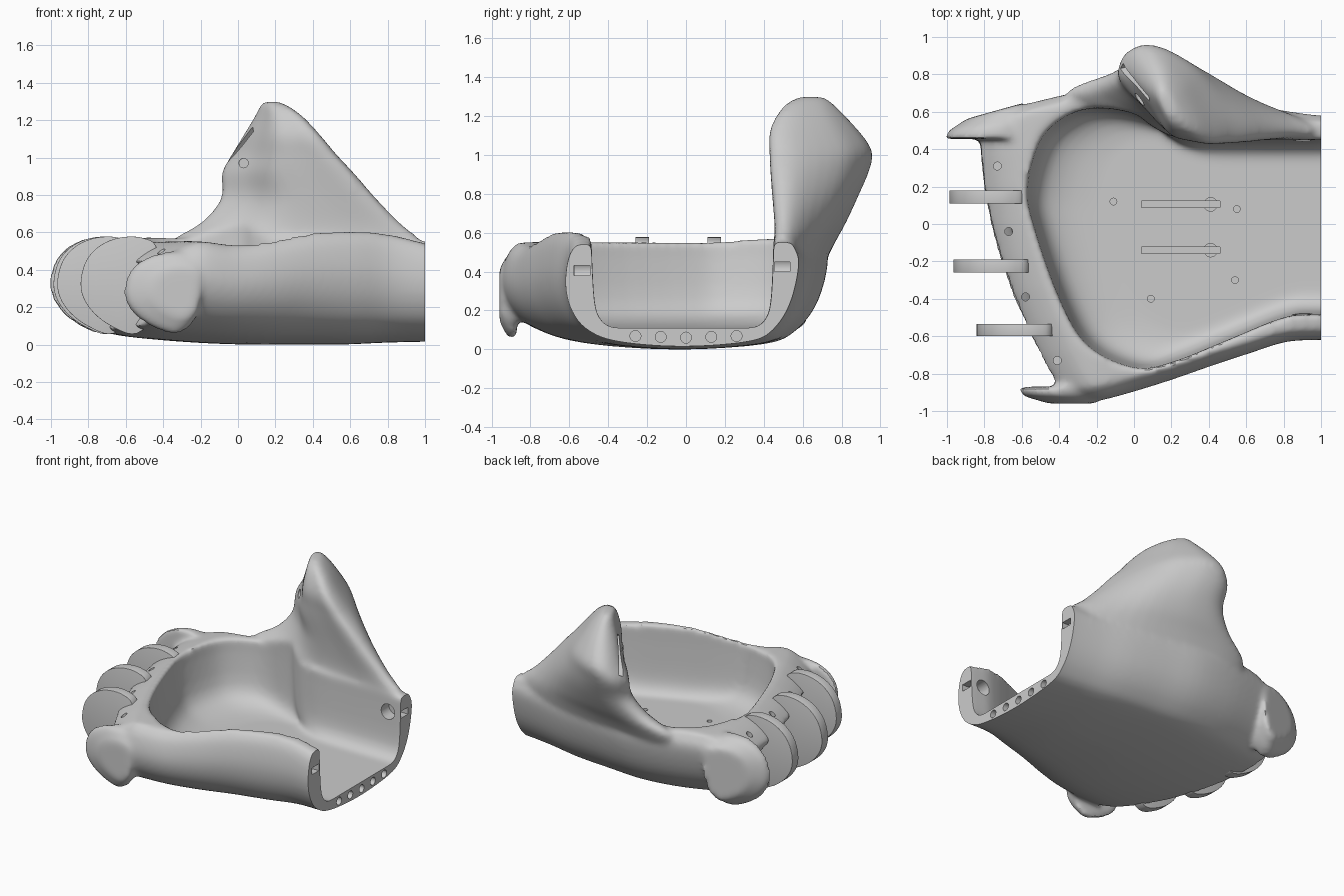
import bpy
import bmesh
from math import pi
from mathutils import Matrix, Vector

default = bpy.data.objects.get("Cube")
if default:
    bpy.data.objects.remove(default, do_unlink=True)

GREY = (0.6, 0.6, 0.6, 1.0)
grey = bpy.data.materials.new("plain grey")
grey.use_nodes = True
grey.diffuse_color = GREY
grey.node_tree.nodes["Principled BSDF"].inputs["Base Color"].default_value = GREY


def spline(points, steps, closed=False):
    """Smooth curve through tuples of any length."""
    n = len(points)
    pick = (lambda i: points[i % n]) if closed else (lambda i: points[max(0, min(n - 1, i))])
    out = []
    for i in range(n if closed else n - 1):
        for k in range(steps):
            t = k / steps
            out.append(tuple(
                b + 0.5 * t * (c - a + t * (2 * a - 5 * b + 4 * c - d + t * (3 * (b - c) + d - a)))
                for a, b, c, d in zip(pick(i - 1), pick(i), pick(i + 1), pick(i + 2))))
    return out if closed else out + [tuple(points[-1])]


def make_object(name, bm):
    bmesh.ops.recalc_face_normals(bm, faces=bm.faces[:])
    mesh = bpy.data.meshes.new(name)
    bm.to_mesh(mesh)
    bm.free()
    mesh.materials.append(grey)
    obj = bpy.data.objects.new(name, mesh)
    bpy.context.scene.collection.objects.link(obj)
    return obj


def loft(name, rings):
    """Skin a stack of closed rings and cap both ends."""
    bm = bmesh.new()
    rows = [[bm.verts.new(p) for p in ring] for ring in rings]
    n = len(rows[0])
    for low, high in zip(rows, rows[1:]):
        for i in range(n):
            j = (i + 1) % n
            bm.faces.new((low[i], low[j], high[j], high[i]))
    caps = [bm.faces.new(rows[0]), bm.faces.new(rows[-1])]
    bmesh.ops.triangulate(bm, faces=caps)
    return make_object(name, bm)


def boolean(obj, other, operation):
    other.hide_render = True
    mod = obj.modifiers.new(operation.lower(), 'BOOLEAN')
    mod.operation = operation
    mod.solver = 'EXACT'
    mod.object = other


def bake(obj, helpers=()):
    """Apply the modifiers, smooth the shading and drop the helpers."""
    bpy.context.view_layer.update()
    graph = bpy.context.evaluated_depsgraph_get()
    mesh = bpy.data.meshes.new_from_object(obj.evaluated_get(graph))
    obj.modifiers.clear()
    obj.data = mesh
    mesh.materials.clear()
    mesh.materials.append(grey)
    mesh.shade_smooth()
    mesh.set_sharp_from_angle(angle=0.65)
    for helper in helpers:
        bpy.data.objects.remove(helper, do_unlink=True)


def knuckle_x(y):
    return -0.77 - 0.22 * y + 0.22 * y * y


# Palm body: sections run from the slanted knuckle line to the wrist
SECTION = [(0.5, 0), (0.22, 0.05), (0.09, 0.17), (0.025, 0.36), (0, 0.6), (0.012, 0.85),
           (0.04, 0.97), (0.09, 1), (0.5, 1), (0.93, 1), (0.975, 0.96), (1, 0.8),
           (0.965, 0.43), (0.893, 0.17), (0.79, 0.05)]
# position, right edge, left edge, bottom, right rim, left rim
STATIONS = [(0, -0.95, 0.57, 0.08, 0.44, 0.43), (0.06, -0.95, 0.6, 0.05, 0.5, 0.52),
            (0.15, -0.94, 0.65, 0.03, 0.55, 0.57), (0.3, -0.89, 0.71, 0.01, 0.53, 0.57),
            (0.45, -0.83, 0.73, 0, 0.56, 0.56), (0.6, -0.76, 0.7, 0, 0.6, 0.56),
            (0.75, -0.69, 0.66, 0, 0.61, 0.55), (0.88, -0.63, 0.61, 0.01, 0.59, 0.55),
            (1, -0.62, 0.58, 0.015, 0.54, 0.55), (1.06, -0.62, 0.58, 0.015, 0.52, 0.54)]
section = spline(SECTION, 4, True)
rings = []
for s, right, left, bottom, rim_r, rim_l in spline(STATIONS, 4):
    ring = []
    for v, w in section:
        y = right + v * (left - right)
        top = rim_r + v * (rim_l - rim_r)
        ring.append((knuckle_x(y) * (1 - s) + s, y, bottom + w * (top - bottom)))
    rings.append(ring)
palm = loft("palm_shell", rings)

# Thumb mount: horizontal slices sharing one outline
SLICE = [(0, 0.72), (0.03, 0.9), (0.12, 0.99), (0.25, 1), (0.45, 0.92), (0.72, 0.7), (1, 0.25),
         (0.98, 0), (0.68, 0.02), (0.4, 0.1), (0.19, 0.38), (0.07, 0.56)]
# height, front end, wrist end, inner side, outer side
THUMB = [(0.3, -0.3, 0.95, 0.48, 0.64), (0.42, -0.36, 0.97, 0.47, 0.7),
         (0.55, -0.36, 0.95, 0.46, 0.765), (0.65, -0.2, 0.84, 0.46, 0.82),
         (0.78, -0.09, 0.72, 0.45, 0.88), (0.92, -0.085, 0.6, 0.44, 0.94),
         (1.02, -0.03, 0.51, 0.435, 0.955), (1.12, 0.03, 0.43, 0.435, 0.89),
         (1.22, 0.09, 0.34, 0.48, 0.8), (1.28, 0.12, 0.26, 0.54, 0.74), (1.3, 0.14, 0.21, 0.6, 0.7)]
blade = spline(SLICE, 4, True)
thumb = loft("thumb_mount", [[(x0 + u * (x1 - x0), y0 + v * (y1 - y0), z) for u, v in blade]
                             for z, x0, x1, y0, y1 in spline(THUMB, 3)])
boolean(palm, thumb, 'UNION')

# Knuckle fins: rounded plates between the finger pads
FIN = [(0, 0.3), (0.02, 0.43), (0.09, 0.52), (0.2, 0.57), (0.33, 0.57), (0.41, 0.5),
       (0.41, 0.2), (0.3, 0.06), (0.16, 0.1), (0.05, 0.19)]
fin_outline = spline(FIN, 5, True)


def fin(name, tip, layers, height=1.0):
    """Layers are y, outward flare and size; the size shrinks towards the rear."""
    rings = []
    for y, flare, size in layers:
        outline = [(0.41 + (x - 0.41) * size, 0.32 + (z - 0.32) * size) for x, z in fin_outline]
        rings.append([(tip + x, y + flare * x, z * height) for x, z in outline])
    return loft(name, rings)


left_fin = fin("left_edge_fin", -1.01, [(0.455, 0, 1), (0.495, 0.1, 0.96), (0.53, 0.28, 0.72)])
right_fin = fin("right_edge_fin", -0.62, [(-0.87, 0, 1), (-0.92, 0, 0.93), (-0.96, 0, 0.6)], 0.87)
boolean(palm, left_fin, 'UNION')
boolean(palm, right_fin, 'UNION')
for label, tip, low, high in (("ring", -0.985, 0.11, 0.18), ("middle", -0.965, -0.26, -0.19),
                              ("index", -0.84, -0.6, -0.535)):
    plate = fin(label + "_knuckle_fin", tip, [(low, 0, 1), (high, 0, 1)])
    bevel = plate.modifiers.new("rounded edge", 'BEVEL')
    bevel.width = 0.02
    bevel.segments = 3
    bevel.limit_method = 'ANGLE'
    bake(plate)

# Hollow of the palm, open at the wrist
HOLLOW = [(1.6, 0.45), (1, 0.45), (0.6, 0.45), (0.25, 0.46), (0.1, 0.52), (0, 0.59),
          (-0.2, 0.62), (-0.36, 0.58), (-0.5, 0.45), (-0.57, 0.2), (-0.54, 0), (-0.4, -0.4),
          (-0.25, -0.65), (0, -0.77), (0.2, -0.74), (0.5, -0.62), (0.8, -0.5), (1, -0.485),
          (1.6, -0.485)]
LAYERS = [(0.11, 0.76), (0.125, 0.85), (0.17, 0.93), (0.25, 0.97), (0.4, 0.99), (0.55, 1),
          (0.65, 0.99), (0.85, 0.92)]
outline = spline(HOLLOW, 4, True)
hollow = loft("hollow_cutter", [[(1 + (x - 1) * k, y * k, z) for x, y in outline]
                                for z, k in spline(LAYERS, 2)])
boolean(palm, hollow, 'DIFFERENCE')

# Blend shell, thumb and outer fins into one skin
blend = palm.modifiers.new("blend", 'REMESH')
blend.mode = 'VOXEL'
blend.voxel_size = 0.017
soften = palm.modifiers.new("soften", 'SMOOTH')
soften.factor = 0.5
soften.iterations = 12
bake(palm, (hollow, thumb, left_fin, right_fin))


def box(bm, centre, size):
    bmesh.ops.create_cube(bm, size=1, matrix=Matrix.Translation(centre) @ Matrix.Diagonal((*size, 1)))


def rod(bm, centre, radius, length, axis=None):
    turn = Matrix.Rotation(pi / 2, 4, axis) if axis else Matrix.Identity(4)
    bmesh.ops.create_cone(bm, cap_ends=True, segments=20, radius1=radius, radius2=radius,
                          depth=length, matrix=Matrix.Translation(centre) @ turn)


# Cut the wrist flat, the pad and floor holes, the floor slots and the thumb slot
first, second, third = bmesh.new(), bmesh.new(), bmesh.new()
box(first, (1.25, 0, 0.5), (0.5, 3, 3))
for x, y in ((-0.73, 0.31), (-0.67, -0.04), (-0.58, -0.39), (-0.41, -0.73)):
    rod(first, (x, y, 0.55), 0.021, 0.4)
for x, y in ((-0.11, 0.12), (0.55, 0.08), (0.54, -0.3), (0.09, -0.4)):
    rod(first, (x, y, 0.18), 0.018, 0.23)
for y in (0.105, -0.14):
    box(first, (0.25, y, 0.18), (0.42, 0.036, 0.22))
    rod(second, (0.41, y, 0.18), 0.036, 0.2)
along = Vector((0.17, -0.27, 0.3)).normalized()
out = Vector((-0.85, -0.2, 0.3)).normalized()
frame = Matrix((along, out.cross(along), out)).transposed().to_4x4()
bmesh.ops.create_cube(first, size=1, matrix=Matrix.Translation((0.02, 0.76, 1.05)) @ frame
                      @ Matrix.Diagonal((0.3, 0.035, 0.18, 1)))

# Wrist cord holes and hinge recesses
for i in range(-2, 3):
    rod(second, (0.98, 0.13 * i, 0.06 + 0.004 * abs(i)), 0.028, 0.2, 'Y')
for y, z in ((-0.535, 0.405), (0.495, 0.425)):
    box(second, (0.97, y, z), (0.14, 0.08, 0.05))
    rod(third, (0.9, y * 0.97, z), 0.055, 0.11, 'X')
rod(third, (0.03, 0.62, 0.97), 0.025, 0.2, 'X')

cutters = [make_object("opening_cutter", bm) for bm in (first, second, third)]
for cutter in cutters:
    boolean(palm, cutter, 'DIFFERENCE')
bake(palm, cutters)
